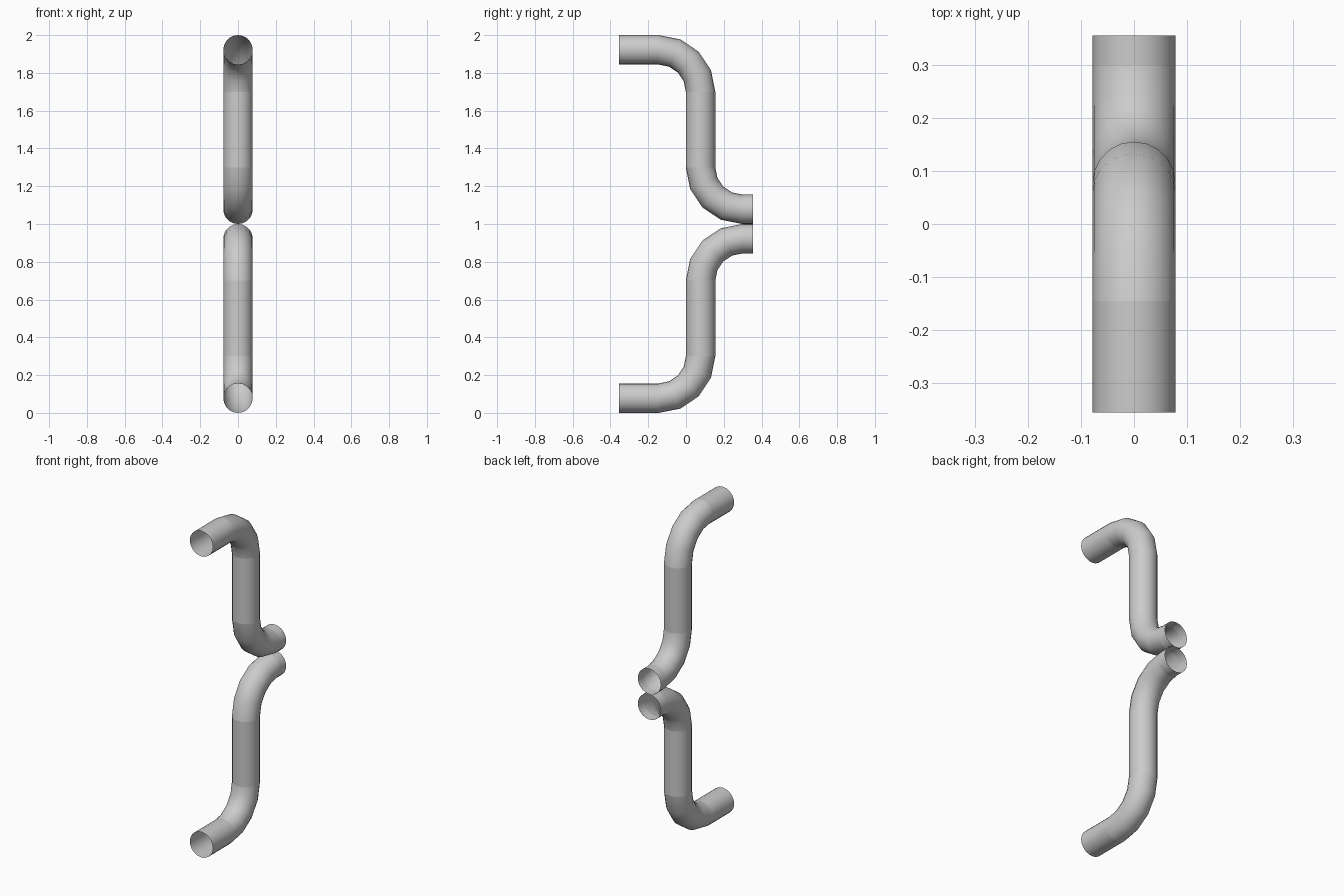
import bpy
import bmesh
from math import sin, cos, pi
from mathutils import Vector

cube = bpy.data.objects.get("Cube")
if cube:
    bpy.data.objects.remove(cube)

RADIUS, BEND, SIDES, STEPS = 0.078, 0.222, 20, 4

grey = bpy.data.materials.new("pipe_grey")
grey.use_nodes = True
colour = (0.6, 0.6, 0.6, 1)
grey.diffuse_color = colour
grey.node_tree.nodes["Principled BSDF"].inputs["Base Color"].default_value = colour


def tube(name, stations, flip):
    """Open tube through (y, z, angle) stations; the angle is the downward turn of the path."""
    bm = bmesh.new()
    rings = []
    for y, z, turn in stations:
        ring = []
        for i in range(SIDES):
            a = 2 * pi * i / SIDES
            up = RADIUS * sin(a)
            p = Vector((RADIUS * cos(a), y + up * sin(turn), z + up * cos(turn)))
            if flip:
                p.z = 2 - p.z
            ring.append(bm.verts.new(p))
        rings.append(ring)
    for a, b in zip(rings, rings[1:]):
        for i in range(SIDES):
            j = (i + 1) % SIDES
            quad = [a[i], b[i], b[j], a[j]]
            face = bm.faces.new(quad)
            face.smooth = True
            # turn every face away from the tube axis
            centre = sum((v.co for v in a + b), Vector()) / (2 * SIDES)
            face.normal_update()
            if face.normal.dot(face.calc_center_median() - centre) < 0:
                face.normal_flip()
    mesh = bpy.data.meshes.new(name)
    bm.to_mesh(mesh)
    bm.free()
    mesh.materials.append(grey)
    bpy.context.collection.objects.link(bpy.data.objects.new(name, mesh))


turns = [pi / 2 * i / STEPS for i in range(STEPS + 1)]
outer_bend = [(-0.145 + BEND * sin(t), 1.70 + BEND * cos(t), t) for t in turns]
inner_bend = [(0.299 - BEND * sin(t), 1.30 - BEND * cos(t), t) for t in reversed(turns)]

# The lower pipe mirrors the upper one; joints between sections stay crisp
for half, flip in (("upper", False), ("lower", True)):
    tube(half + "_front_pipe", [(-0.355, 1.922, 0), outer_bend[0]], flip)
    tube(half + "_outer_bend", outer_bend, flip)
    tube(half + "_upright_pipe", [outer_bend[-1], inner_bend[0]], flip)
    tube(half + "_inner_bend", inner_bend, flip)
    tube(half + "_back_pipe", [inner_bend[-1], (0.355, 1.078, 0)], flip)
